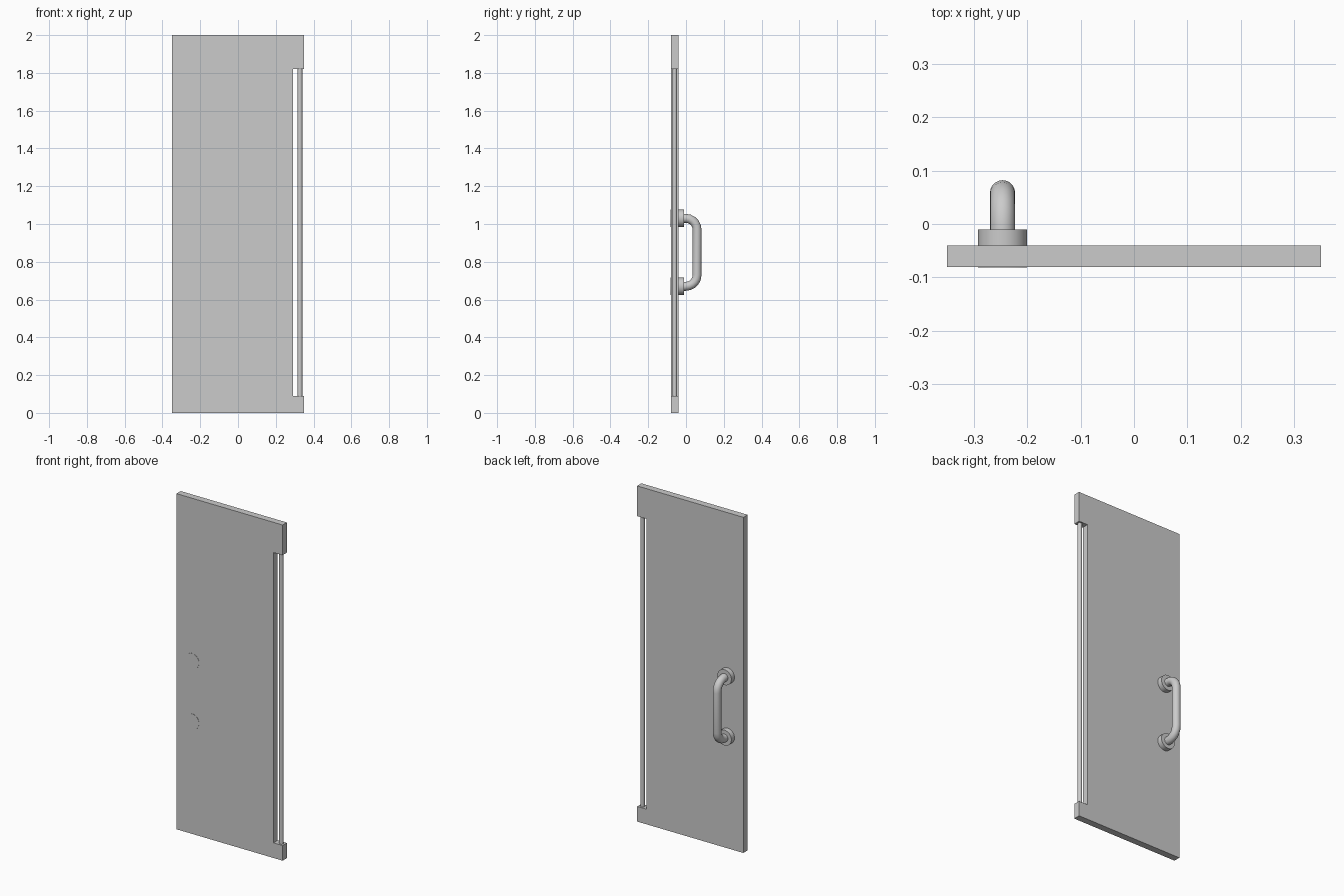
import bpy, bmesh, math
from mathutils import Matrix, Vector

if "Cube" in bpy.data.objects:
    bpy.data.objects.remove(bpy.data.objects["Cube"])


def finish(bm, name, smooth=True):
    bmesh.ops.recalc_face_normals(bm, faces=bm.faces)
    me = bpy.data.meshes.new(name)
    bm.to_mesh(me)
    bm.free()
    ob = bpy.data.objects.new(name, me)
    bpy.context.collection.objects.link(ob)
    if smooth:
        bpy.ops.object.select_all(action='DESELECT')
        ob.select_set(True)
        bpy.context.view_layer.objects.active = ob
        bpy.ops.object.shade_smooth_by_angle(angle=math.radians(40))
    return ob


def cylinder(name, a, b, r, sides):
    a, b = Vector(a), Vector(b)
    d = b - a
    rot = d.to_track_quat('Z', 'Y').to_matrix().to_4x4()
    bm = bmesh.new()
    bmesh.ops.create_cone(bm, cap_ends=True, segments=sides, radius1=r, radius2=r,
                          depth=d.length, matrix=Matrix.Translation((a + b) / 2) @ rot)
    return finish(bm, name)


# Door panel: flat profile with a notch along the hinge edge
profile = [(-0.35, 0), (0.35, 0), (0.35, 0.09), (0.29, 0.09),
           (0.29, 1.82), (0.35, 1.82), (0.35, 2), (-0.35, 2)]
bm = bmesh.new()
face = bm.faces.new([bm.verts.new((x, -0.08, z)) for x, z in profile])
ext = bmesh.ops.extrude_face_region(bm, geom=[face])
bmesh.ops.translate(bm, vec=(0, 0.04, 0),
                    verts=[v for v in ext['geom'] if isinstance(v, bmesh.types.BMVert)])
finish(bm, "door_panel", smooth=False)

# Hinge rod standing in the notch
cylinder("hinge_rod", (0.328, -0.06, 0.09), (0.328, -0.06, 1.82), 0.0125, 24)

# Round handle mounts, passing through the panel
HX, LOW, HIGH = -0.246, 0.67, 1.03
for label, z in (("lower", LOW), ("upper", HIGH)):
    cylinder(label + "_handle_mount", (HX, -0.0815, z), (HX, -0.01, z), 0.046, 32)

# Handle tube: two legs and a grip joined by rounded bends
R, TUBE, GRIP_Y, STEPS = 0.06, 0.0235, 0.0585, 5
path = [(-0.04, LOW, 0)]
for i in range(STEPS + 1):
    t = math.pi / 2 * i / STEPS
    path.append((GRIP_Y - R + R * math.sin(t), LOW + R - R * math.cos(t), t))
path += [(y, LOW + HIGH - z, math.pi - t) for y, z, t in reversed(path)]
bm = bmesh.new()
rings = []
N = 20
for y, z, t in path:
    ring = []
    for k in range(N):
        a = 2 * math.pi * k / N
        s = TUBE * math.sin(a)
        ring.append(bm.verts.new((HX + TUBE * math.cos(a), y + s * math.sin(t), z - s * math.cos(t))))
    rings.append(ring)
for r0, r1 in zip(rings, rings[1:]):
    for k in range(N):
        j = (k + 1) % N
        bm.faces.new((r0[k], r0[j], r1[j], r1[k]))
bm.faces.new(rings[0])
bm.faces.new(rings[-1])
finish(bm, "handle_grip")
